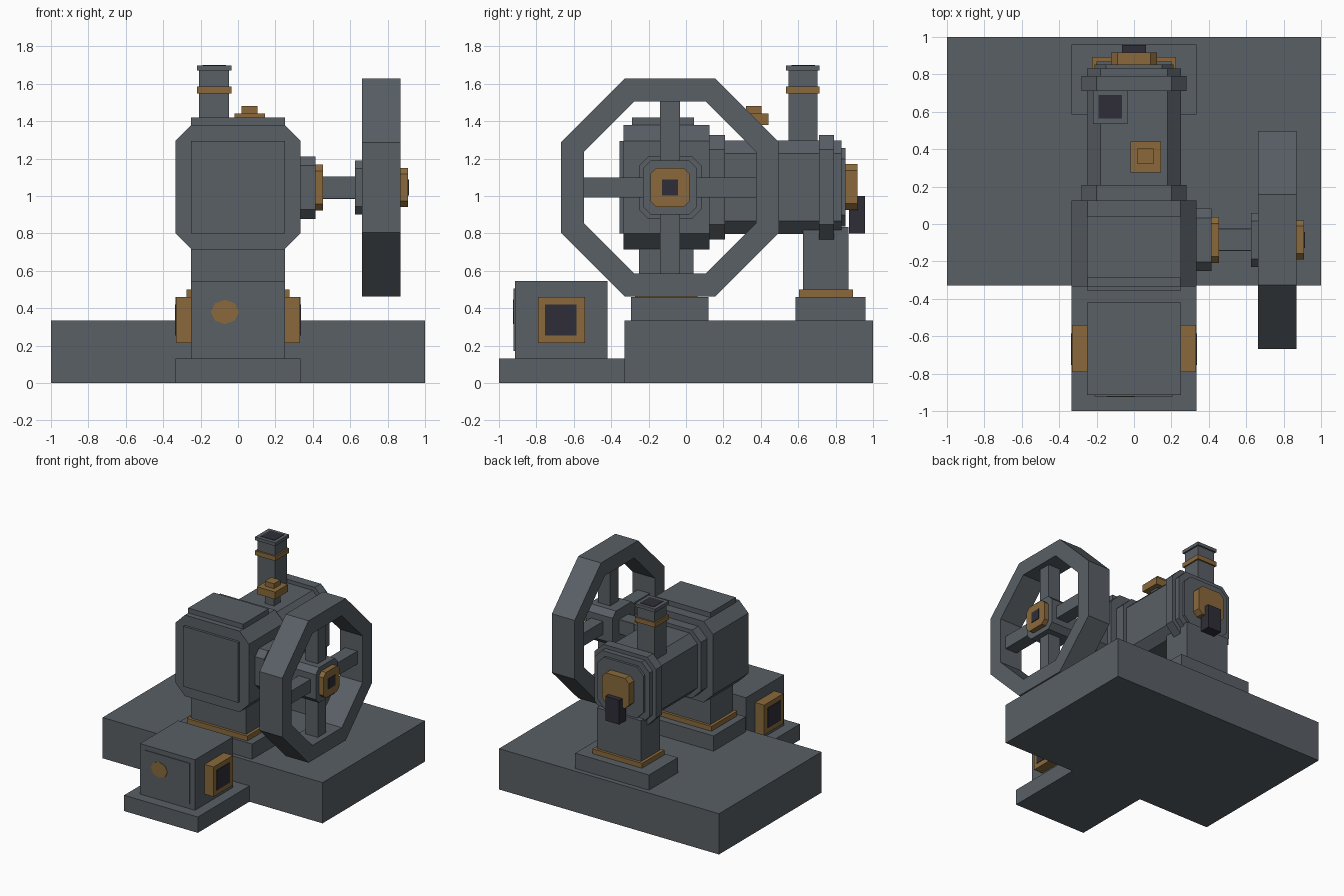
import bpy, bmesh, math
from mathutils import Vector

if "Cube" in bpy.data.objects:
    bpy.data.objects.remove(bpy.data.objects["Cube"], do_unlink=True)


def material(name, rgb):
    m = bpy.data.materials.new(name)
    m.use_nodes = True
    m.diffuse_color = (*rgb, 1)
    bsdf = m.node_tree.nodes["Principled BSDF"]
    bsdf.inputs["Base Color"].default_value = (*rgb, 1)
    bsdf.inputs["Roughness"].default_value = 0.7
    return m


IRON = material("iron grey", (0.100, 0.115, 0.131))
BRASS = material("brass brown", (0.252, 0.141, 0.044))
DARK = material("dark slate", (0.028, 0.027, 0.040))


def finish(name, bm, mat):
    bmesh.ops.recalc_face_normals(bm, faces=bm.faces)
    mesh = bpy.data.meshes.new(name)
    bm.to_mesh(mesh)
    bm.free()
    mesh.materials.append(mat)
    ob = bpy.data.objects.new(name, mesh)
    bpy.context.scene.collection.objects.link(ob)
    return ob


def box(name, x, y, z, mat=IRON):
    """Box from its (min, max) ranges."""
    bm = bmesh.new()
    bmesh.ops.create_cube(bm, size=1)
    for v in bm.verts:
        v.co = [(r[0] + r[1]) / 2 + c * (r[1] - r[0]) for c, r in zip(v.co, (x, y, z))]
    return finish(name, bm, mat)


def place(axis, a, b, t):
    """Section point (a, b) at t along x or y."""
    return Vector((t, a, b)) if axis == "x" else Vector((a, t, b))


def chamfered(name, axis, centre, half, cut, span, mat=IRON):
    """Square bar with cut corners, running along the x or y axis."""
    ca, cb = centre
    k = half - cut
    outline = [(k, half), (half, k), (half, -k), (k, -half),
               (-k, -half), (-half, -k), (-half, k), (-k, half)]
    bm = bmesh.new()
    ends = [[bm.verts.new(place(axis, ca + a, cb + b, t)) for a, b in outline] for t in span]
    bm.faces.new(ends[0])
    bm.faces.new(ends[1][::-1])
    for i in range(8):
        j = (i + 1) % 8
        bm.faces.new((ends[0][i], ends[0][j], ends[1][j], ends[1][i]))
    return finish(name, bm, mat)


def octagon_ring(name, centre, outer, inner, span):
    """Eight-sided rim around the x axis; outer and inner are apothems."""
    bm = bmesh.new()
    loops = []
    for ap, t in ((outer, span[0]), (outer, span[1]), (inner, span[1]), (inner, span[0])):
        r = ap / math.cos(math.pi / 8)
        angles = [math.pi / 8 + i * math.pi / 4 for i in range(8)]
        loops.append([bm.verts.new((t, centre[0] + r * math.cos(a), centre[1] + r * math.sin(a)))
                      for a in angles])
    for n in range(4):
        p, q = loops[n], loops[(n + 1) % 4]
        for i in range(8):
            j = (i + 1) % 8
            bm.faces.new((p[i], p[j], q[j], q[i]))
    return finish(name, bm, IRON)


# Base slab and front step
box("base_slab", (-1, 1), (-0.33, 1), (0, 0.335))
box("front_step", (-0.335, 0.335), (-1, -0.33), (0, 0.13))

# Front control box with panel, badge and side windows
box("control_box", (-0.25, 0.25), (-0.915, -0.42), (0.13, 0.545))
box("control_panel", (-0.21, 0.205), (-0.921, -0.915), (0.17, 0.505))
bm = bmesh.new()
badge = [bm.verts.new((-0.07 + 0.075 * math.cos(i * math.pi / 4), -0.924,
                       0.38 + 0.065 * math.sin(i * math.pi / 4))) for i in range(8)]
face = bm.faces.new(badge)
ext = bmesh.ops.extrude_face_region(bm, geom=[face])
for v in ext["geom"]:
    if isinstance(v, bmesh.types.BMVert):
        v.co.y = -0.92
finish("panel_badge", bm, BRASS)
for side, s in (("left", 1), ("right", -1)):
    box(f"{side}_window_frame", sorted((s * 0.25, s * 0.332)), (-0.79, -0.54), (0.215, 0.46), BRASS)
    box(f"{side}_window", sorted((s * 0.33, s * 0.336)), (-0.755, -0.585), (0.255, 0.42), DARK)

# Two pedestals: foot, brass trim, column
for n, hx, y, foot_y, top in (("front", 0.25, (-0.25, 0.04), (-0.295, 0.12), 0.73),
                              ("rear", 0.20, (0.625, 0.87), (0.585, 0.96), 0.835)):
    box(f"{n}_pedestal_foot", (-0.335, 0.335), foot_y, (0.335, 0.46))
    box(f"{n}_pedestal_trim", (-hx - 0.025, hx + 0.025), (y[0] - 0.022, y[1] + 0.022),
        (0.46, 0.50), BRASS)
    box(f"{n}_pedestal_column", (-hx, hx), y, (0.46, top))

# Crankcase with front cover and top hatch
MID = 1.047
chamfered("crankcase", "y", (0, MID), 0.333, 0.085, (-0.335, 0.125))
box("crankcase_cover", (-0.25, 0.25), (-0.355, -0.335), (0.80, 1.295))
box("crankcase_hatch", (-0.25, 0.25), (-0.29, 0.042), (1.375, 1.42))

# Cylinder barrel, flanges and stepped rear head
for name, half, cut, span, mat in (
        ("cylinder_barrel", 0.25, 0.07, (0.20, 0.72), IRON),
        ("front_flange", 0.28, 0.08, (0.12, 0.208), IRON),
        ("rear_flange", 0.28, 0.08, (0.712, 0.79), IRON),
        ("cylinder_head", 0.25, 0.07, (0.79, 0.832), IRON),
        ("head_plate", 0.21, 0.06, (0.832, 0.852), IRON),
        ("head_cap", 0.123, 0.035, (0.852, 0.917), BRASS)):
    chamfered(name, "y", (0, MID), half, cut, span, mat)
box("head_outlet", (-0.063, 0.063), (0.872, 0.957), (0.80, 1.0), DARK)

# Chimney on the cylinder
box("chimney_pipe", (-0.208, -0.048), (0.547, 0.703), (1.25, 1.67))
box("chimney_band", (-0.22, -0.036), (0.535, 0.715), (1.547, 1.585), BRASS)
box("chimney_cap", (-0.22, -0.036), (0.535, 0.715), (1.67, 1.697))
box("chimney_opening", (-0.19, -0.064), (0.565, 0.69), (1.692, 1.70), DARK)

# Oiler on the cylinder
box("oiler_stem", (0.02, 0.103), (0.32, 0.403), (1.28, 1.38))
box("oiler_base", (-0.02, 0.145), (0.275, 0.44), (1.38, 1.44), BRASS)
box("oiler_cap", (0.02, 0.103), (0.32, 0.403), (1.44, 1.48), BRASS)

# Bearing, shaft and flywheel hub along x
AXLE = (-0.085, 1.045)
for name, half, cut, span, mat in (
        ("bearing_housing", 0.167, 0.05, (0.33, 0.415), IRON),
        ("bearing_ring", 0.123, 0.035, (0.415, 0.455), BRASS),
        ("drive_shaft", 0.06, 0.002, (0.455, 0.63), IRON),
        ("flywheel_hub", 0.145, 0.043, (0.625, 0.868), IRON),
        ("hub_cap", 0.105, 0.032, (0.868, 0.91), BRASS)):
    chamfered(name, "x", AXLE, half, cut, span, mat)
box("hub_cap_socket", (0.908, 0.915), (-0.128, -0.042), (1.002, 1.088), DARK)

# Flywheel rim and four spokes
octagon_ring("flywheel_rim", AXLE, 0.583, 0.46, (0.663, 0.87))
for i, (dy, dz) in enumerate(((1, 0), (0, 1), (-1, 0), (0, -1))):
    y = sorted((AXLE[0] + dy * 0.13, AXLE[0] + dy * 0.47)) if dy else (AXLE[0] - 0.053, AXLE[0] + 0.053)
    z = sorted((AXLE[1] + dz * 0.13, AXLE[1] + dz * 0.47)) if dz else (AXLE[1] - 0.053, AXLE[1] + 0.053)
    box(f"flywheel_spoke_{i + 1}", (0.712, 0.822), y, z)
